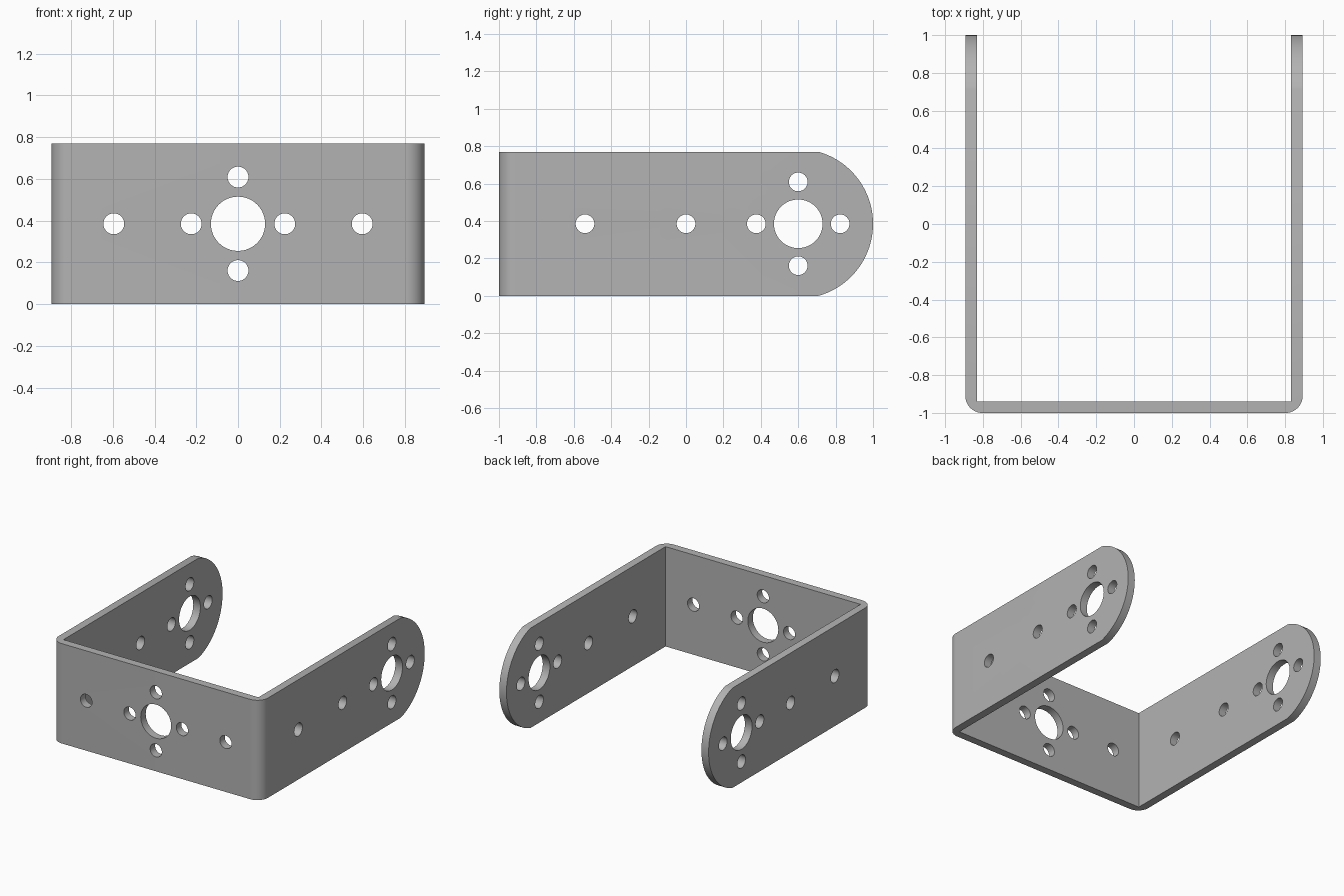
import bpy, bmesh
from math import cos, sin, pi, radians
from mathutils import Matrix, Vector

if "Cube" in bpy.data.objects:
    bpy.data.objects.remove(bpy.data.objects["Cube"])

W, T, H = 0.893, 0.061, 0.77      # half width, sheet thickness, height
BEND = 0.09                       # outer bend radius
HUB, END_R = 0.6, 0.4             # arm end centre and radius
MID = H / 2


def arc(cx, cy, r, a0, a1, n):
    return [(cx + r * cos(radians(a0 + (a1 - a0) * i / n)),
             cy + r * sin(radians(a0 + (a1 - a0) * i / n))) for i in range(n + 1)]


def prism(name, points, offset):
    """Extrude a closed outline of 3D points along an offset."""
    bm = bmesh.new()
    face = bm.faces.new([bm.verts.new(p) for p in points])
    ext = bmesh.ops.extrude_face_region(bm, geom=[face])
    verts = [g for g in ext["geom"] if isinstance(g, bmesh.types.BMVert)]
    bmesh.ops.translate(bm, verts=verts, vec=Vector(offset))
    bmesh.ops.recalc_face_normals(bm, faces=bm.faces)
    return link(name, bm)


def link(name, bm):
    me = bpy.data.meshes.new(name)
    bm.to_mesh(me)
    bm.free()
    ob = bpy.data.objects.new(name, me)
    bpy.context.collection.objects.link(ob)
    return ob


# Folded sheet: U outline with rounded outer bends
outline = [(-W, 1.05)]
outline += arc(-W + BEND, -1 + BEND, BEND, 180, 270, 12)
outline += arc(W - BEND, -1 + BEND, BEND, 270, 360, 12)
outline += [(W, 1.05), (W - T, 1.05), (W - T, T - 1), (T - W, T - 1), (T - W, 1.05)]
bracket = prism("u_bracket", [(x, y, 0) for x, y in outline], (0, 0, H))

# Rounded arm ends, kept by intersection with the side silhouette
a = math_angle = 74.26
side = [(-1.2, H), (-1.2, 0)] + arc(HUB, MID, END_R, -a, a, 40)
end_cutter = prism("arm_end_cutter", [(-1.2, y, z) for y, z in side], (2.4, 0, 0))

# Holes: a hub ring of five plus two single fixing holes on each panel
bm = bmesh.new()


def hole(centre, r, axis):
    rot = Matrix.Rotation(pi / 2, 4, 'X' if axis == 'Y' else 'Y')
    bmesh.ops.create_cone(bm, cap_ends=True, segments=48, radius1=r, radius2=r,
                          depth=0.3 if axis == 'Y' else 2.4,
                          matrix=Matrix.Translation(centre) @ rot)


def panel_holes(hub, singles, axis):
    place = (lambda u, v: (u, -1, MID + v)) if axis == 'Y' else (lambda u, v: (0, u, MID + v))
    hole(place(hub, 0), 0.13, axis)
    for du, dv in ((1, 0), (-1, 0), (0, 1), (0, -1)):
        hole(place(hub + 0.224 * du, 0.224 * dv), 0.05, axis)
    for u in singles:
        hole(place(u, 0), 0.05, axis)


panel_holes(0, (-0.595, 0.595), 'Y')
panel_holes(HUB, (-0.54, 0), 'X')
hole_cutter = link("hole_cutter", bm)

# Cut, bake the result and drop the cutters
for cutter, op in ((end_cutter, 'INTERSECT'), (hole_cutter, 'DIFFERENCE')):
    cutter.hide_render = True
    mod = bracket.modifiers.new(cutter.name, 'BOOLEAN')
    mod.object, mod.operation, mod.solver = cutter, op, 'EXACT'
bpy.context.view_layer.update()
baked = bpy.data.meshes.new_from_object(
    bracket.evaluated_get(bpy.context.evaluated_depsgraph_get()))
bracket.modifiers.clear()
bracket.data = baked
for cutter in (end_cutter, hole_cutter):
    bpy.data.objects.remove(cutter)

# Plain grey metal
grey = bpy.data.materials.new("grey_metal")
grey.use_nodes = True
colour = (0.45, 0.45, 0.45, 1)
grey.diffuse_color = colour
grey.node_tree.nodes["Principled BSDF"].inputs["Base Color"].default_value = colour
bracket.data.materials.clear()
bracket.data.materials.append(grey)

bpy.ops.object.select_all(action='DESELECT')
bracket.select_set(True)
bpy.context.view_layer.objects.active = bracket
bpy.ops.object.shade_smooth_by_angle(angle=radians(30))
